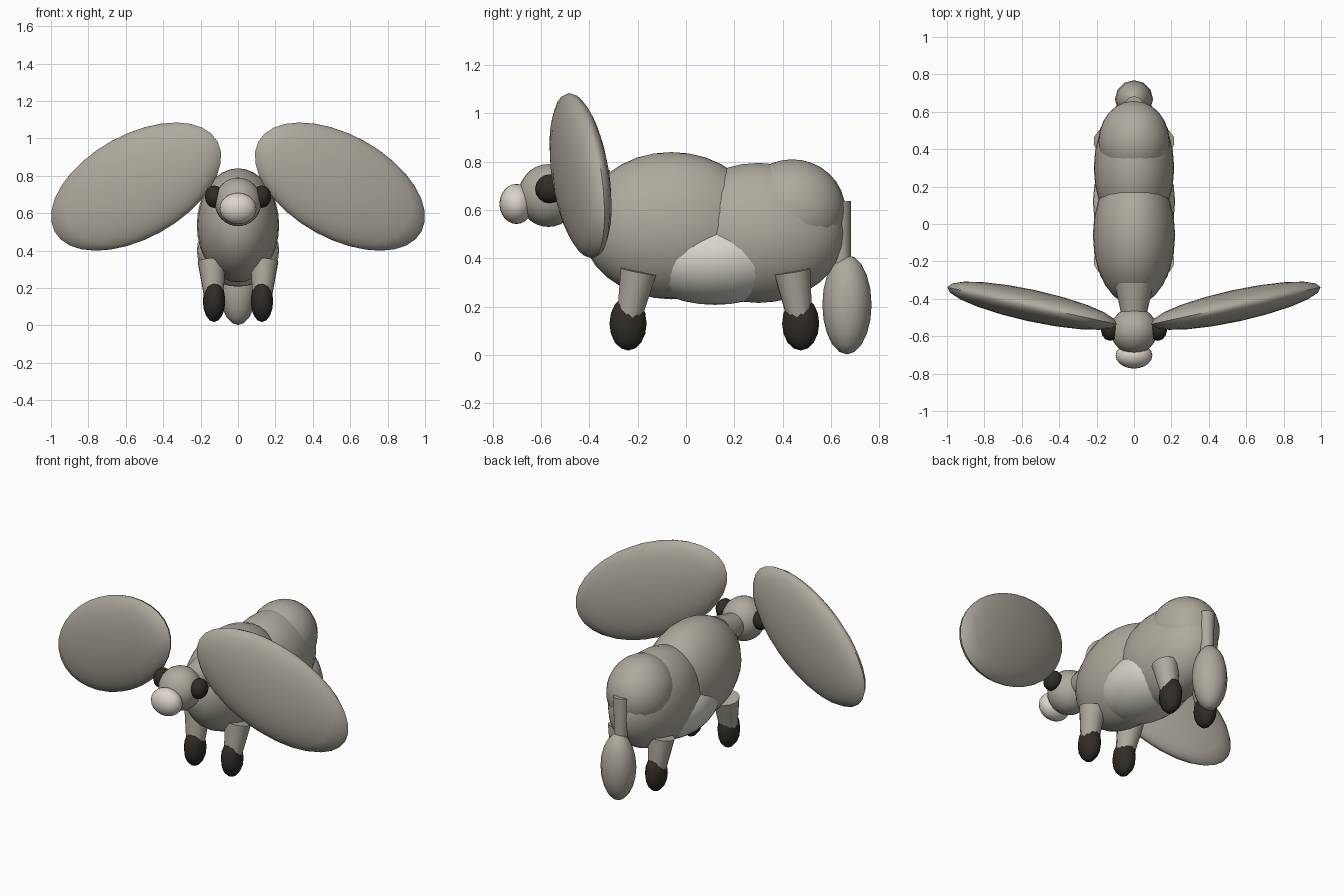
import bpy
from math import radians
from mathutils import Vector

if "Cube" in bpy.data.objects:
    bpy.data.objects.remove(bpy.data.objects["Cube"])


def material(name, color):
    m = bpy.data.materials.new(name)
    m.diffuse_color = (*color, 1)
    m.use_nodes = True
    m.node_tree.nodes["Principled BSDF"].inputs["Base Color"].default_value = m.diffuse_color
    return m


HIDE = material("hide", (0.43, 0.40, 0.34))
PALE = material("pale_belly", (0.70, 0.67, 0.60))
CREAM = material("cream_muzzle", (0.72, 0.66, 0.59))
DARK = material("dark", (0.03, 0.025, 0.02))


def finish(name, mat):
    ob = bpy.context.object
    ob.name = name
    ob.data.materials.append(mat)
    bpy.ops.object.transform_apply(location=False, rotation=False, scale=True)
    bpy.ops.object.shade_smooth_by_angle(angle=radians(40))
    return ob


def ellipsoid(name, loc, radii, mat=HIDE, rot=(0, 0, 0), seg=24, rings=16):
    bpy.ops.mesh.primitive_uv_sphere_add(segments=seg, ring_count=rings, radius=1,
                                         location=loc, rotation=rot)
    bpy.context.object.scale = radii
    return finish(name, mat)


def taper(name, a, b, ra, rb, mat=HIDE, seg=12):
    """Tapered cylinder from point a (radius ra) to point b (radius rb)."""
    a, b = Vector(a), Vector(b)
    d = b - a
    bpy.ops.mesh.primitive_cone_add(vertices=seg, radius1=ra, radius2=rb, depth=d.length,
                                    location=(a + b) / 2,
                                    rotation=d.to_track_quat('Z', 'Y').to_euler())
    return finish(name, mat)


# Trunk: chest, hindquarters, rump and pale belly
ellipsoid("chest", (0, -0.06, 0.535), (0.22, 0.375, 0.305))
ellipsoid("hindquarters", (0, 0.30, 0.505), (0.215, 0.36, 0.29))
ellipsoid("rump", (0, 0.44, 0.60), (0.19, 0.22, 0.21))
ellipsoid("belly", (0, 0.12, 0.40), (0.22, 0.33, 0.193), PALE)

# Neck, head and muzzle
taper("neck", (0, -0.315, 0.66), (0, -0.52, 0.66), 0.105, 0.06, seg=16)
ellipsoid("head", (0, -0.57, 0.66), (0.125, 0.125, 0.13))
ellipsoid("muzzle", (0, -0.703, 0.625), (0.098, 0.07, 0.083), CREAM, seg=20, rings=12)

for side, s in (("left", -1), ("right", 1)):
    # Eyes and huge tilted ears
    ellipsoid(side + "_eye", (s * 0.127, -0.565, 0.688), (0.05, 0.06, 0.06), DARK,
              seg=12, rings=8)
    ellipsoid(side + "_ear", (s * 0.545, -0.437, 0.742), (0.507, 0.085, 0.278),
              rot=(0, s * radians(28.2), s * radians(12.3)), seg=20, rings=16)
    # Legs lean slightly towards the ends, with dark feet
    for end, top_y, foot_y in (("front", -0.197, -0.24), ("back", 0.44, 0.475)):
        taper(f"{end}_{side}_leg", (s * 0.14, top_y, 0.345), (s * 0.128, foot_y, 0.13),
              0.077, 0.05)
        ellipsoid(f"{end}_{side}_foot", (s * 0.128, foot_y, 0.13), (0.06, 0.077, 0.112),
                  DARK, seg=12, rings=8)

# Tail with a tuft
taper("tail", (0, 0.634, 0.635), (0, 0.645, 0.36), 0.05, 0.038, seg=10)
ellipsoid("tail_tuft", (0, 0.667, 0.208), (0.102, 0.102, 0.206), seg=12, rings=10)
